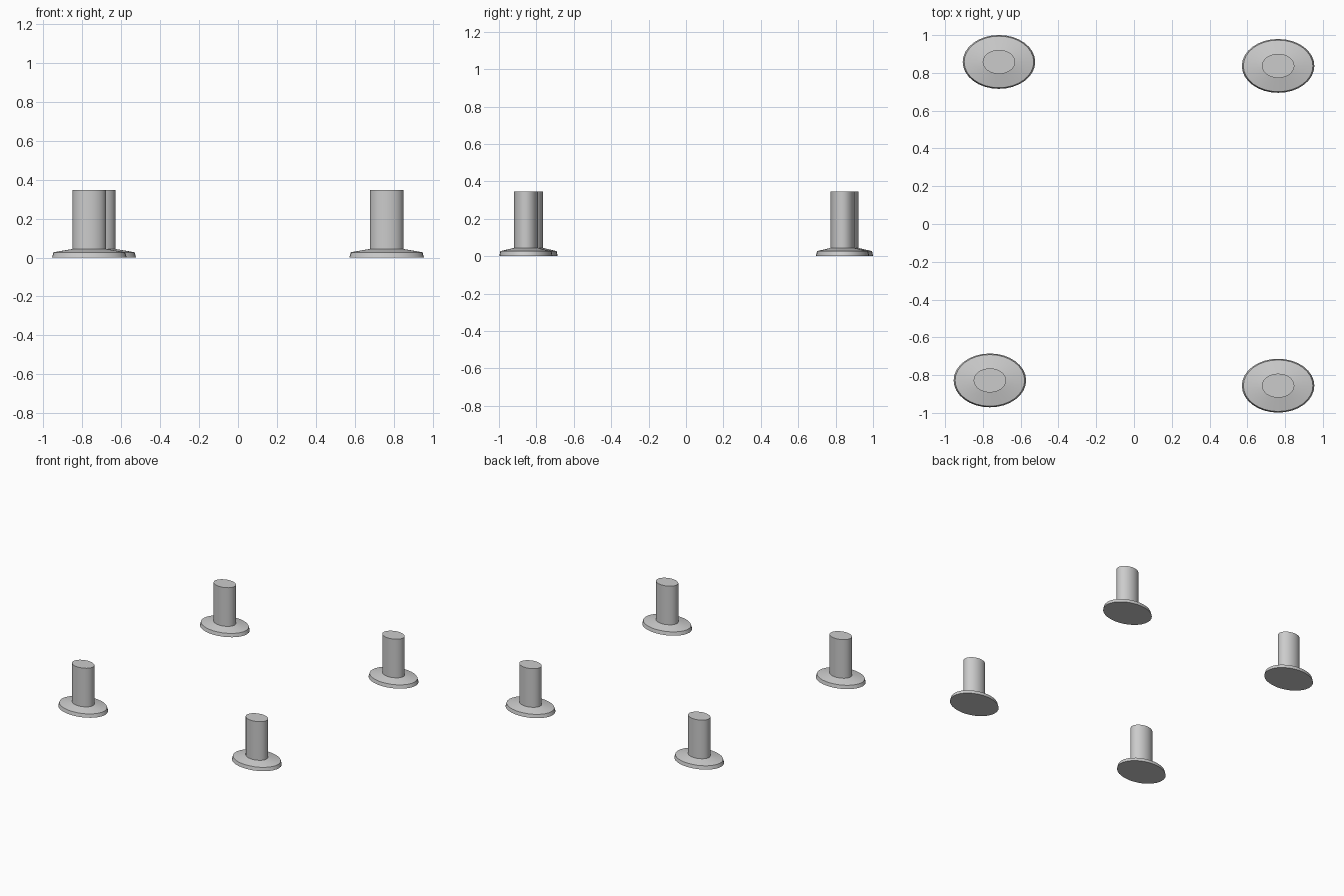
import bpy, bmesh, math

if "Cube" in bpy.data.objects:
    bpy.data.objects.remove(bpy.data.objects["Cube"])

SIDES = 32
ASPECT = 0.742  # depth / width of the oval sections

# (half width, height) outline of one foot, from the ground up
PROFILE = [(0.192, 0.0), (0.184, 0.027), (0.086, 0.044), (0.086, 0.347)]

FEET = {
    "back_left_foot": (-0.715, 0.858),
    "back_right_foot": (0.763, 0.837),
    "front_left_foot": (-0.763, -0.828),
    "front_right_foot": (0.763, -0.856),
}


def make_foot(name, x, y):
    bm = bmesh.new()
    rings = []
    for r, z in PROFILE:
        rings.append([bm.verts.new((r * math.cos(a), r * ASPECT * math.sin(a), z))
                      for a in (2 * math.pi * i / SIDES for i in range(SIDES))])
    # flared base and post walls
    for lo, hi in zip(rings, rings[1:]):
        for i in range(SIDES):
            j = (i + 1) % SIDES
            bm.faces.new((lo[i], lo[j], hi[j], hi[i]))
    # flat underside and top
    bm.faces.new(rings[0][::-1])
    bm.faces.new(rings[-1])
    mesh = bpy.data.meshes.new(name)
    bm.to_mesh(mesh)
    bm.free()
    obj = bpy.data.objects.new(name, mesh)
    obj.location = (x, y, 0)
    bpy.context.collection.objects.link(obj)
    bpy.ops.object.select_all(action='DESELECT')
    obj.select_set(True)
    bpy.context.view_layer.objects.active = obj
    bpy.ops.object.shade_smooth_by_angle(angle=math.radians(20))


# four free-standing oval feet
for name, (x, y) in FEET.items():
    make_foot(name, x, y)
